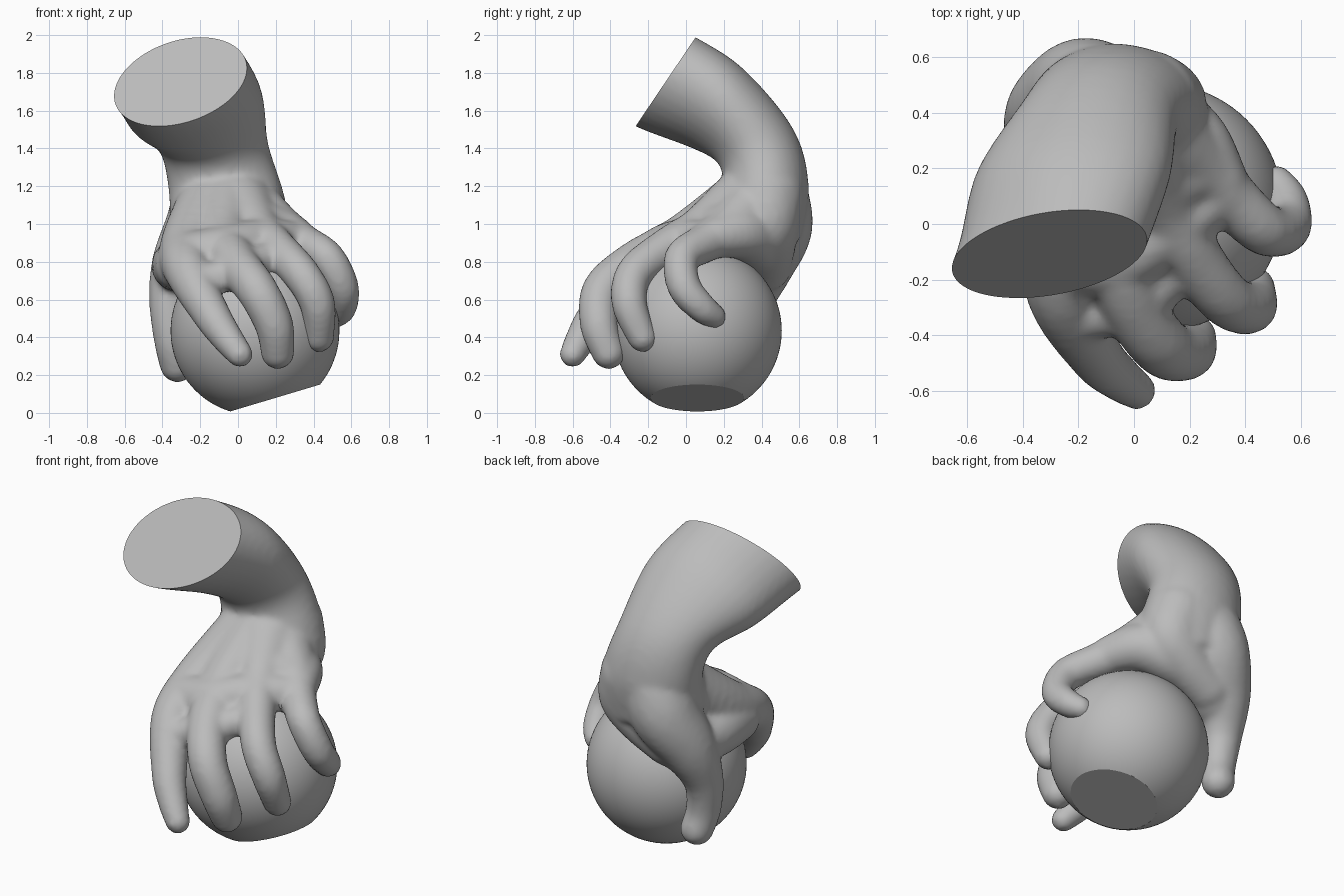
import bpy, bmesh, math
from mathutils import Vector, Matrix

if "Cube" in bpy.data.objects:
    bpy.data.objects.remove(bpy.data.objects["Cube"])

stone = bpy.data.materials.new("stone_grey")
stone.diffuse_color = (0.5, 0.5, 0.5, 1)
stone.use_nodes = True
stone.node_tree.nodes["Principled BSDF"].inputs["Base Color"].default_value = stone.diffuse_color


def spline(rows, steps):
    """Smooth interpolation through rows of equal length."""
    p = [rows[0]] + list(rows) + [rows[-1]]
    out = []
    for i in range(1, len(p) - 2):
        for k in range(steps):
            t = k / steps
            out.append([0.5 * (2*b + (c-a)*t + (2*a-5*b+4*c-d)*t*t + (3*b-a-3*c+d)*t**3)
                        for a, b, c, d in zip(p[i-1], p[i], p[i+1], p[i+2])])
    out.append(list(rows[-1]))
    return out


def tube(bm, rows, steps=7):
    """Round tapering limb: rows are x, y, z, radius."""
    for x, y, z, r in spline(rows, steps):
        bmesh.ops.create_icosphere(bm, subdivisions=3, radius=r,
                                   matrix=Matrix.Translation((x, y, z)))


def loft(bm, rows, steps=6, sides=32):
    """Oval limb: rows are centre xyz, half width, width tilt, thickness vector yz."""
    rings = []
    for x, y, z, w, tilt, vy, vz in spline(rows, steps):
        c, u, v = Vector((x, y, z)), Vector((w, 0, w * tilt)), Vector((0, vy, vz))
        rings.append([bm.verts.new(c + u * math.cos(a) + v * math.sin(a))
                      for a in (2 * math.pi * i / sides for i in range(sides))])
    for r, s in zip(rings, rings[1:]):
        for i in range(sides):
            j = (i + 1) % sides
            bm.faces.new((r[i], r[j], s[j], s[i]))
    bm.faces.new(rings[0])
    bm.faces.new(rings[-1])


def slice_flat(bm, point, normal):
    """Cut away the side the normal points to and cap it."""
    cut = bmesh.ops.bisect_plane(bm, geom=bm.verts[:] + bm.edges[:] + bm.faces[:],
                                 plane_co=point, plane_no=normal, clear_outer=True)
    edges = [e for e in cut["geom_cut"] if isinstance(e, bmesh.types.BMEdge)]
    bmesh.ops.holes_fill(bm, edges=edges, sides=0)
    bmesh.ops.recalc_face_normals(bm, faces=bm.faces[:])


def finish(bm, name):
    me = bpy.data.meshes.new(name)
    bm.to_mesh(me)
    bm.free()
    me.materials.append(stone)
    ob = bpy.data.objects.new(name, me)
    bpy.context.collection.objects.link(ob)
    bpy.ops.object.select_all(action='DESELECT')
    ob.select_set(True)
    bpy.context.view_layer.objects.active = ob
    return ob


# Ball with a tilted flat underside
bm = bmesh.new()
bmesh.ops.create_icosphere(bm, subdivisions=5, radius=0.447,
                           matrix=Matrix.Translation((0.09, 0.06, 0.435)))
slice_flat(bm, (-0.05, 0, 0.005), (0.287, 0, -0.958))
finish(bm, "ball")
bpy.ops.object.shade_smooth_by_angle(angle=math.radians(30))

# Forearm and wrist
bm = bmesh.new()
loft(bm, [
    (-0.40, -0.35, 1.88, 0.34, 0.32, 0.15, 0.22),
    (-0.305, -0.11, 1.755, 0.335, 0.30, 0.15, 0.225),
    (-0.22, 0.17, 1.61, 0.35, 0.18, 0.14, 0.20),
    (-0.13, 0.37, 1.41, 0.29, 0.05, 0.20, 0.09),
    (-0.07, 0.42, 1.20, 0.30, 0.00, 0.23, 0.00),
    (-0.05, 0.36, 1.00, 0.31, 0.00, 0.25, -0.08)])
# Palm bones running into the four fingers
tube(bm, [(-0.15, 0.30, 1.07, 0.19), (-0.26, 0.00, 0.86, 0.16), (-0.26, -0.26, 0.74, 0.125),
          (-0.14, -0.47, 0.52, 0.10), (-0.06, -0.55, 0.40, 0.085), (0.01, -0.60, 0.31, 0.07)])
tube(bm, [(-0.06, 0.30, 1.08, 0.20), (-0.08, 0.00, 0.91, 0.15), (-0.01, -0.27, 0.79, 0.12),
          (0.10, -0.44, 0.65, 0.11), (0.19, -0.46, 0.47, 0.103), (0.21, -0.41, 0.32, 0.09)])
tube(bm, [(0.00, 0.30, 1.08, 0.20), (0.10, 0.08, 0.95, 0.14), (0.20, -0.10, 0.87, 0.11),
          (0.33, -0.27, 0.74, 0.10), (0.42, -0.30, 0.58, 0.095), (0.43, -0.23, 0.40, 0.08)])
tube(bm, [(0.05, 0.35, 1.08, 0.18), (0.22, 0.22, 0.97, 0.13), (0.34, 0.10, 0.90, 0.105),
          (0.47, -0.02, 0.82, 0.095), (0.55, -0.01, 0.67, 0.09), (0.55, 0.08, 0.56, 0.08),
          (0.51, 0.15, 0.51, 0.065)])
# Thumb, its web, and the heel of the hand
tube(bm, [(-0.12, 0.43, 1.15, 0.22), (-0.19, 0.47, 0.98, 0.20), (-0.30, 0.41, 0.78, 0.16),
          (-0.355, 0.34, 0.57, 0.115), (-0.345, 0.32, 0.38, 0.10), (-0.32, 0.35, 0.255, 0.095)])
tube(bm, [(-0.30, 0.32, 0.78, 0.14), (-0.32, 0.15, 0.78, 0.14), (-0.30, -0.05, 0.78, 0.14)])
tube(bm, [(0.04, 0.43, 1.15, 0.20), (0.08, 0.42, 1.00, 0.18), (-0.02, 0.43, 0.88, 0.15),
          (-0.18, 0.42, 0.78, 0.14)])
tube(bm, [(0.30, 0.16, 0.93, 0.11), (0.20, 0.30, 0.95, 0.14), (0.05, 0.38, 0.91, 0.16),
          (-0.14, 0.40, 0.86, 0.17), (-0.26, 0.38, 0.76, 0.16)])
# Flesh across the palm and along the knuckles
tube(bm, [(-0.22, 0.14, 0.93, 0.17), (-0.08, 0.14, 0.97, 0.17), (0.05, 0.16, 0.98, 0.16),
          (0.20, 0.20, 0.96, 0.14)])
tube(bm, [(-0.25, -0.12, 0.82, 0.14), (-0.06, -0.12, 0.86, 0.135), (0.13, -0.01, 0.91, 0.12),
          (0.30, 0.11, 0.91, 0.105)])
tube(bm, [(-0.20, -0.33, 0.69, 0.10), (-0.10, -0.32, 0.72, 0.09), (0.02, -0.31, 0.76, 0.10)])
tube(bm, [(0.05, -0.27, 0.77, 0.09), (0.20, -0.12, 0.84, 0.09)])
hand = finish(bm, "hand_and_forearm")

# Fuse the limbs into one skin, then saw the forearm off flat
fuse = hand.modifiers.new("fuse", 'REMESH')
fuse.mode, fuse.voxel_size = 'VOXEL', 0.018
soft = hand.modifiers.new("soften", 'SMOOTH')
soft.factor, soft.iterations = 0.5, 8
bpy.ops.object.modifier_apply(modifier="fuse")
bpy.ops.object.modifier_apply(modifier="soften")
bm = bmesh.new()
bm.from_mesh(hand.data)
slice_flat(bm, (-0.31, -0.11, 1.75), (0, -0.83, 0.56))
bm.to_mesh(hand.data)
bm.free()
if not hand.data.materials:
    hand.data.materials.append(stone)
bpy.ops.object.shade_smooth_by_angle(angle=math.radians(35))
